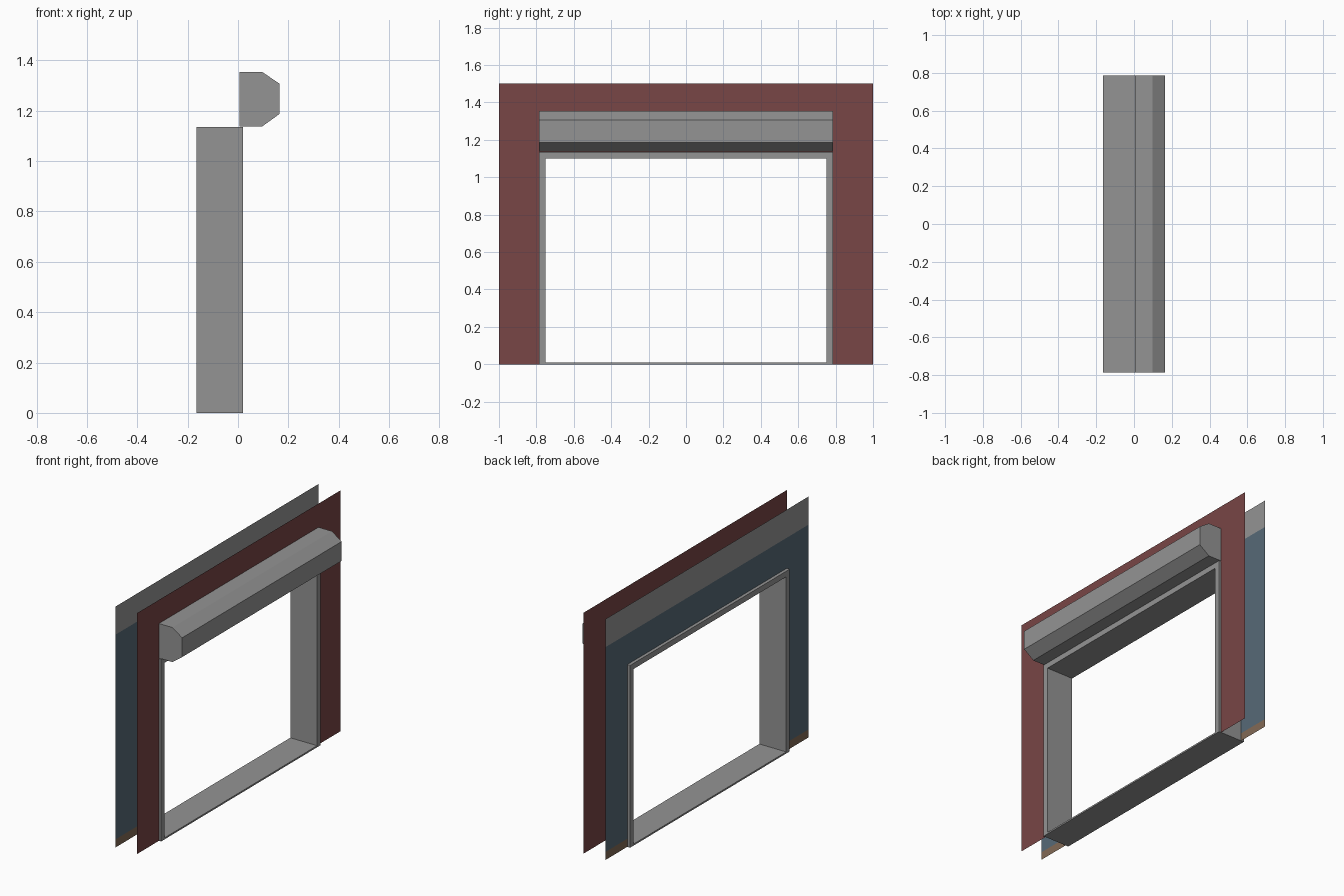
import bpy

if "Cube" in bpy.data.objects:
    bpy.data.objects.remove(bpy.data.objects["Cube"])

def material(name, rgb):
    m = bpy.data.materials.new(name)
    m.diffuse_color = (*rgb, 1.0)
    m.use_nodes = True
    m.node_tree.nodes["Principled BSDF"].inputs["Base Color"].default_value = m.diffuse_color
    return m

GREY = material("light grey", (0.296, 0.296, 0.296))
RED = material("brick red", (0.188, 0.061, 0.061))
BLUE = material("slate blue", (0.095, 0.144, 0.184))
BROWN = material("skirting brown", (0.223, 0.144, 0.091))

def make(name, verts, faces, mats):
    me = bpy.data.meshes.new(name)
    me.from_pydata(verts, [], faces)
    for m in mats:
        me.materials.append(m)
    ob = bpy.data.objects.new(name, me)
    bpy.context.collection.objects.link(ob)
    return ob

def prism(name, profile, y0, y1, mat):
    """Extrude an anticlockwise (x, z) profile along y."""
    n = len(profile)
    verts = [(x, y, z) for y in (y0, y1) for x, z in profile]
    faces = [tuple(range(n)), tuple(reversed(range(n, 2 * n)))]
    faces += [(i, n + i, n + (i + 1) % n, (i + 1) % n) for i in range(n)]
    return make(name, verts, faces, [mat])

def box(name, x0, x1, y0, y1, z0, z1, mat):
    return prism(name, [(x0, z0), (x1, z0), (x1, z1), (x0, z1)], y0, y1, mat)

OUT, IN = 0.785, 0.75          # half widths of the frame
TOP, HEAD = 1.135, 1.10        # outer and inner frame height
HOLE_Y, HOLE_Z = 0.77, 1.12    # wall opening, hidden inside the frame
X0, X1 = -0.165, 0.02

def wall(name, x, levels, mats, colour, flip):
    """Flat wall sheet with an opening, split at the given heights."""
    ys = (-1, -HOLE_Y, HOLE_Y, 1)
    verts = [(x, y, z) for z in levels for y in ys]
    faces, ids = [], []
    for r in range(len(levels) - 1):
        for c in range(3):
            if c == 1 and levels[r + 1] <= HOLE_Z:
                continue
            a = r * 4 + c
            f = (a, a + 1, a + 5, a + 4)
            faces.append(f[::-1] if flip else f)
            ids.append(colour((levels[r] + levels[r + 1]) / 2))
    ob = make(name, verts, faces, mats)
    for p, i in zip(ob.data.polygons, ids):
        p.material_index = i

# Outer and inner wall sheets
wall("outer_wall", 0.005, (0, HOLE_Z, 1.5), [RED], lambda z: 0, False)
wall("inner_wall", -0.145, (0, 0.05, HOLE_Z, 1.325, 1.5), [BROWN, BLUE, GREY],
     lambda z: 0 if z < 0.05 else 1 if z < 1.325 else 2, True)

# Frame lining the opening
box("sill", X0, X1, -OUT, OUT, 0, 0.01, GREY)
box("lintel", X0, X1, -OUT, OUT, HEAD, TOP, GREY)
for side, s in (("left", -1), ("right", 1)):
    y0, y1 = sorted((s * IN, s * OUT))
    box(side + "_jamb", X0, X1, y0, y1, 0.01, HEAD, GREY)

# Shutter housing with chamfered front edges
prism("shutter_housing", [(0.005, 1.138), (0.097, 1.138), (0.165, 1.187),
      (0.165, 1.307), (0.097, 1.353), (0.005, 1.353)], -OUT, OUT, GREY)
